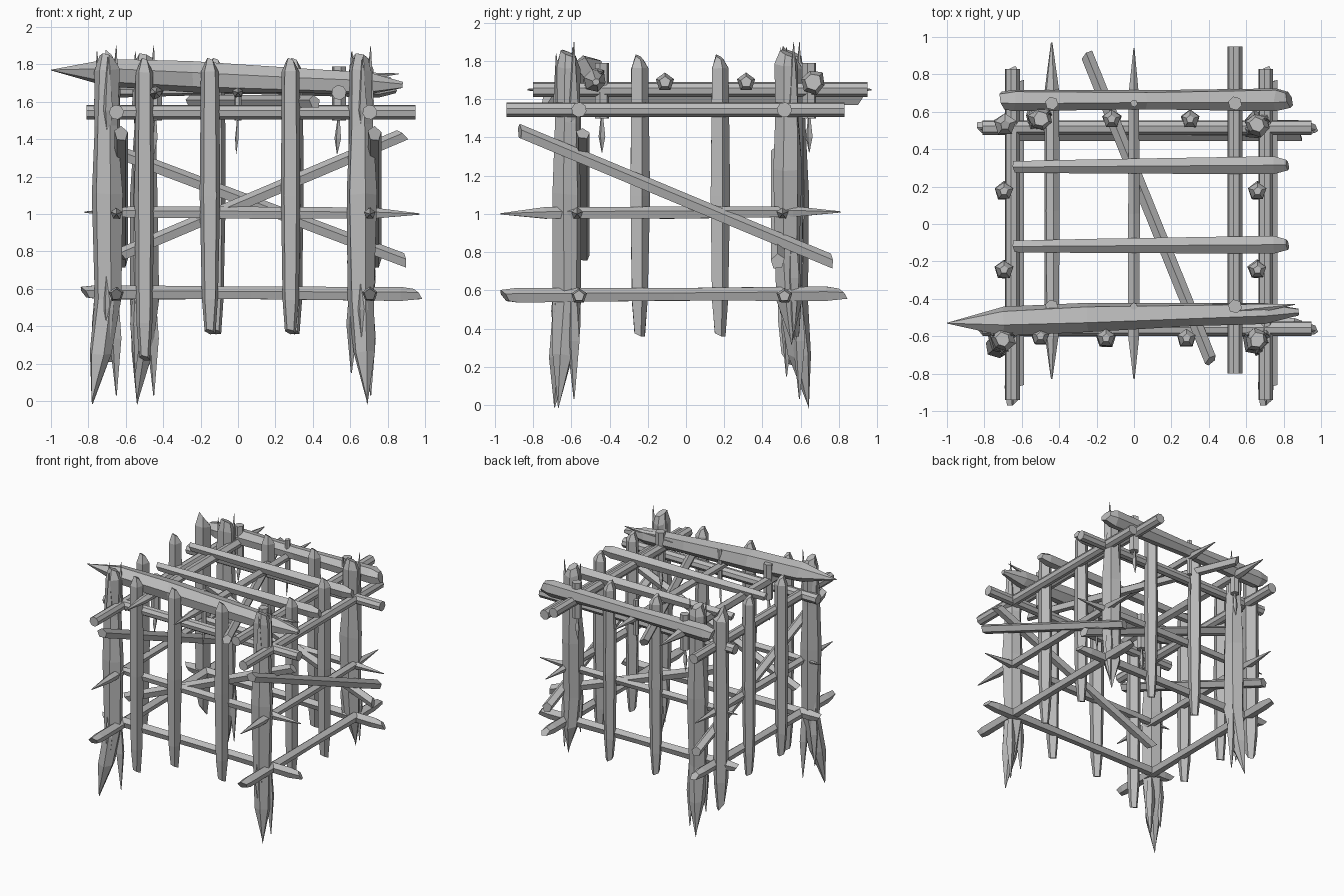
import bpy, bmesh, math, random
from mathutils import Vector

cube = bpy.data.objects.get("Cube")
if cube:
    bpy.data.objects.remove(cube, do_unlink=True)

grey = bpy.data.materials.new("weathered_grey_wood")
grey.use_nodes = True
tone = (0.5, 0.5, 0.5, 1)
grey.diffuse_color = tone
grey.node_tree.nodes["Principled BSDF"].inputs["Base Color"].default_value = tone

rng = random.Random(7)

# Lengthwise shapes: (fraction of length, fraction of radius)
ROUND = [(0, 1), (1, 1)]
HEWN = [(0, .75), (.04, 1), (.5, .85), (.95, 1), (1, .7)]
TAPERED = [(0, .1), (.13, .9), (.5, 1), (.86, .9), (1, .1)]
STAKE = [(0, .55), (.12, .85), (.5, 1), (.96, .9), (1, .4)]
POST = [(0, .04), (.14, .75), (.3, .95), (.6, 1), (.8, .8), (.96, .8), (1, .5)]
BEAM = [(0, .02), (.16, .85), (.4, .9), (.7, .75), (.9, .7), (1, .2)]
SHARD = [(0, .08), (.35, 1), (1, .05)]


def pole(name, start, end, radius, shape=ROUND, sides=5, rough=0.0, skew=0.0,
         wide=1.0, lean=(0, 0, 0)):
    """Lofted length of wood; lean bends the start tip sideways."""
    a, b = Vector(start), Vector(end)
    axis = (b - a).normalized()
    ref = Vector((0, 1, 0)) if abs(axis.z) > .8 else Vector((0, 0, 1))
    u = axis.cross(ref).normalized()
    v = u.cross(axis)
    bm = bmesh.new()
    rings = []
    for t, f in shape:
        centre = a.lerp(b, t) + Vector(lean) * max(0, 1 - t * 4)
        ring = []
        for i in range(sides):
            ang = math.tau * (i + .25) / sides
            r = radius * f * (1 + rng.uniform(-rough, rough))
            slip = skew * math.cos(ang + 1) if t in (0, 1) else 0
            slip += rng.uniform(-rough, rough) * radius * (0 < t < 1)
            ring.append(bm.verts.new(centre + u * r * wide * math.cos(ang)
                                     + v * r * math.sin(ang) + axis * slip))
        rings.append(ring)
    for lo, hi in zip(rings, rings[1:]):
        for i in range(sides):
            j = (i + 1) % sides
            bm.faces.new((lo[i], lo[j], hi[j], hi[i]))
    bm.faces.new(rings[0][::-1])
    bm.faces.new(rings[-1])
    bmesh.ops.recalc_face_normals(bm, faces=bm.faces)
    mesh = bpy.data.meshes.new(name)
    bm.to_mesh(mesh)
    bm.free()
    mesh.materials.append(grey)
    ob = bpy.data.objects.new(name, mesh)
    bpy.context.collection.objects.link(ob)
    return ob


def corner_post(name, x, y, bottom, lean, splinters):
    """Rough trunk with splintered ends."""
    pole(name, (x, y, bottom), (x, y, 1.84), .08, POST, 6, .15, .02, lean=lean)
    for i in range(splinters):
        ang = math.tau * i / splinters + .6
        dx, dy = math.cos(ang) * .06, math.sin(ang) * .06
        pole(name + "_top_splinter", (x + dx * .7, y + dy * .7, 1.4),
             (x + dx, y + dy, 1.9 - .03 * i), .03, SHARD, 4)
        pole(name + "_foot_splinter", (x + dx, y + dy, bottom + .03 + .12 * i),
             (x + dx * .7, y + dy * .7, bottom + .9), .035, SHARD, 4)


# Corner posts
corner_post("front_right_post", -.70, -.62, 0, (-.08, -.07, 0), 3)
corner_post("front_left_post", .66, -.62, 0, (.03, -.05, 0), 3)
corner_post("back_right_post", -.50, .56, 0, (-.04, .08, 0), 2)
corner_post("back_left_post", .66, .53, .33, (.02, .02, 0), 2)
pole("back_right_outer_post", (-.69, .53, .25), (-.69, .53, 1.83), .065,
     STAKE, 5, .1, .05)

# Upright stakes of the four walls
stakes = [(-.50, -.60, .23), (-.15, -.61, .37), (.28, -.61, .37),
          (-.12, .56, .37), (.30, .56, .37)]
stakes += [(x, y, .37) for x in (-.695, .66) for y in (-.245, .175)]
for x, y, low in stakes:
    pole("wall_stake", (x, y, low), (x, y, 1.82), .055, STAKE, 5, .06, .015)

# Side rails running front to back
for x in (-.65, .705):
    pole("upper_side_rail", (x, -.94, 1.545), (x, .83, 1.545), .04, ROUND, 8)
    pole("middle_side_rail", (x, -.97, 1.0), (x, .81, 1.01), .035, TAPERED, 5, .1)
    pole("lower_side_rail", (x, -.95, .57), (x, .82, .58), .042, HEWN, 5, .05, .025)
    pole("side_brace", (x + .025, -.87, 1.43), (x + .025, .76, .75), .038,
         ROUND, 5, 0, .02)

# Front and back rails running across
for y in (-.56, .515):
    pole("upper_cross_rail", (-.81, y, 1.545), (.95, y, 1.545), .04, ROUND, 8)
    pole("middle_cross_rail", (-.82, y - .01, 1.01), (.97, y - .01, 1.0), .035,
         TAPERED, 5, .1)
    pole("lower_cross_rail", (-.82, y, .58), (.96, y, .57), .042, HEWN, 5, .05, .025)
pole("front_brace", (-.63, -.54, .78), (.88, -.54, 1.42), .038, ROUND, 5, 0, .02)
pole("back_brace", (-.62, .48, 1.32), (.89, .48, .75), .038, ROUND, 5, 0, .02)

# Roof runners front to back
pole("roof_runner_round", (.54, -.80, 1.65), (.54, .95, 1.65), .04, ROUND, 8)
pole("roof_runner_split", (-.44, -.83, 1.65), (-.44, .97, 1.65), .04, TAPERED, 6, .12)
pole("roof_runner_thin", (0, -.83, 1.65), (0, .94, 1.65), .034, TAPERED, 5, .12)
pole("roof_diagonal", (-.25, .90, 1.6), (.41, -.73, 1.6), .036, ROUND, 5, 0, .02)

# Roof beams across
pole("front_roof_beam", (-1, -.53, 1.77), (.88, -.47, 1.69), .09, BEAM, 6, .12)
pole("front_roof_beam_splinter", (.2, -.50, 1.70), (.86, -.43, 1.75), .05, SHARD, 5, .1)
pole("back_roof_beam", (-.70, .66, 1.69), (.83, .665, 1.69), .065, HEWN, 6, .12, .02)
for y in (-.12, .305):
    pole("middle_roof_beam", (-.64, y, 1.69), (.82, y + .01, 1.69), .05,
         [(0, .65), (.3, .8), (.95, 1), (1, .6)], 5, 0, .01)

# Pegs pinning the roof together
for x, size in ((-.44, .036), (0, .02), (.54, .038)):
    for y in (-.44, .645):
        pole("roof_peg", (x, y, 1.5), (x, y, 1.79), size, ROUND, 6)
        pole("roof_peg_tip", (x - .01, y, 1.32), (x, y, 1.56), size * .5, SHARD, 4)
